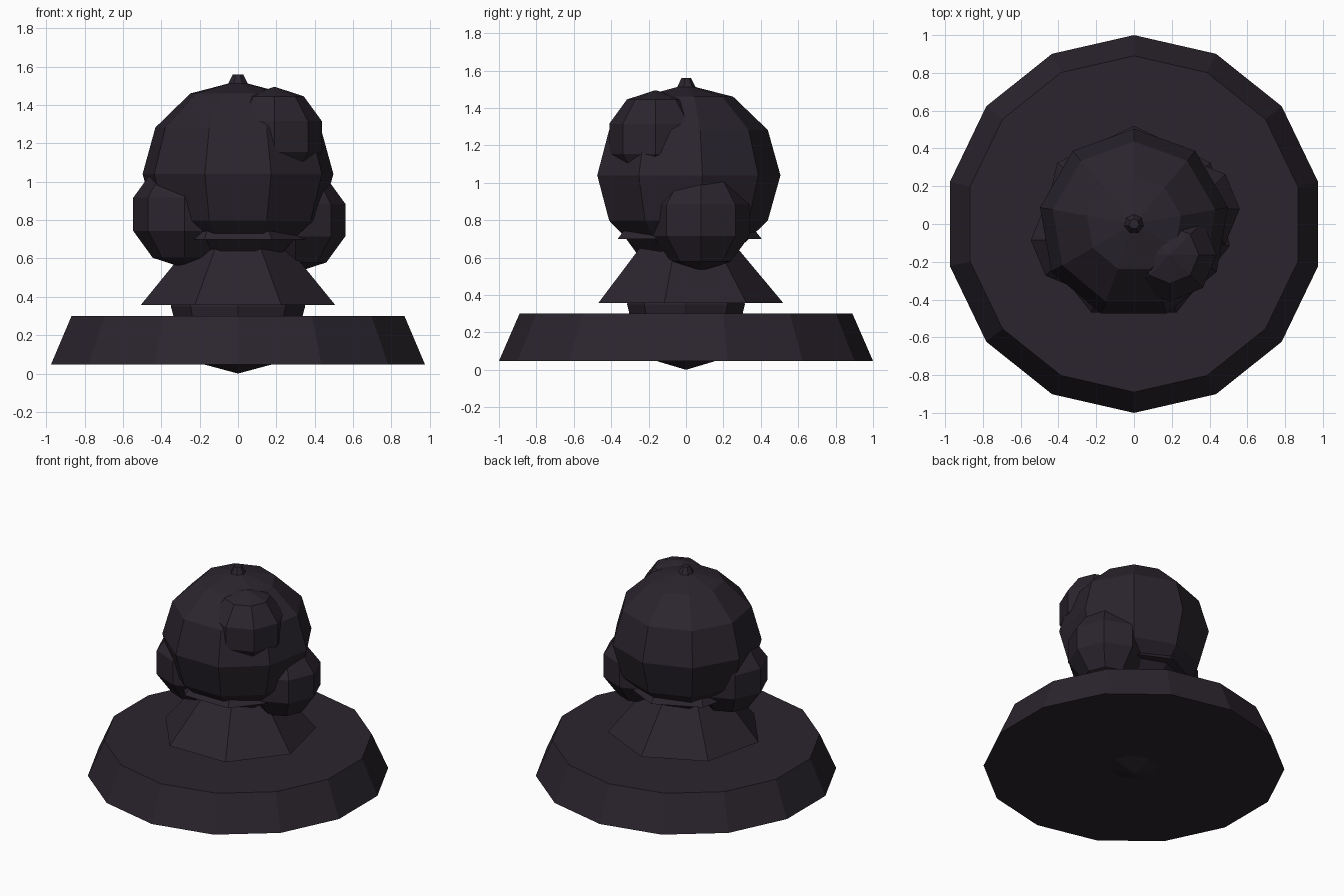
import bpy, bmesh
from math import sin, cos, pi

if "Cube" in bpy.data.objects:
    bpy.data.objects.remove(bpy.data.objects["Cube"])

mat = bpy.data.materials.new("dark_plum")
mat.diffuse_color = (0.024, 0.018, 0.027, 1)
mat.use_nodes = True
mat.node_tree.nodes["Principled BSDF"].inputs["Base Color"].default_value = mat.diffuse_color


def lathe(name, profile, sides, start=pi / 2, loc=(0, 0, 0), scale=(1, 1, 1)):
    """Flat-faced turned solid from (radius, z) points listed bottom to top."""
    bm = bmesh.new()
    rings = []
    for r, z in profile:
        if r == 0:
            rings.append([bm.verts.new((0, 0, z))] * sides)
        else:
            angles = [start + 2 * pi * i / sides for i in range(sides)]
            rings.append([bm.verts.new((r * cos(a), r * sin(a), z)) for a in angles])
    for low, high in zip(rings, rings[1:]):
        for i in range(sides):
            j = (i + 1) % sides
            bm.faces.new(list(dict.fromkeys((low[i], low[j], high[j], high[i]))))
    # flat caps on open ends
    if profile[0][0] > 0:
        bm.faces.new(rings[0][::-1])
    if profile[-1][0] > 0:
        bm.faces.new(rings[-1])
    bmesh.ops.recalc_face_normals(bm, faces=bm.faces)
    mesh = bpy.data.meshes.new(name)
    bm.to_mesh(mesh)
    bm.free()
    mesh.materials.append(mat)
    ob = bpy.data.objects.new(name, mesh)
    ob.location, ob.scale = loc, scale
    bpy.context.collection.objects.link(ob)
    return ob


def ball(name, radius, rings, sides, loc, start=0, scale=(1, 1, 1)):
    prof = [(0 if k in (0, rings) else radius * sin(pi * k / rings),
             -radius * cos(pi * k / rings)) for k in range(rings + 1)]
    return lathe(name, prof, sides, start, loc, scale)


# wide tapered base disc
lathe("base_disc", [(1.0, 0.047), (0.89, 0.30)], 14)

# core ball that shows under the base and as the neck under the collar
ball("core_ball", 0.35, 6, 8, (0, 0, 0.35), scale=(1, 0.9, 1))

# two nested seven-sided collars
lathe("lower_collar", [(0.52, 0.357), (0, 0.98)], 7)
lathe("upper_collar", [(0.405, 0.70), (0, 1.20)], 7)

# head with a small tip
ball("head", 0.505, 6, 9, (0, 0, 1.04), pi / 2, (1, 1, 0.96))
lathe("head_tip", [(0.06, 1.48), (0.055, 1.505), (0.027, 1.56)], 7)

# lumps: name, radius, centre
for name, radius, centre in (
    ("brow_lump", 0.26, (0.19, -0.163, 1.235)),
    ("right_cheek_lump", 0.273, (0.30, 0.08, 0.80)),
    ("left_cheek_lump", 0.28, (-0.28, -0.085, 0.83)),
):
    ball(name, radius, 5, 8, centre)
